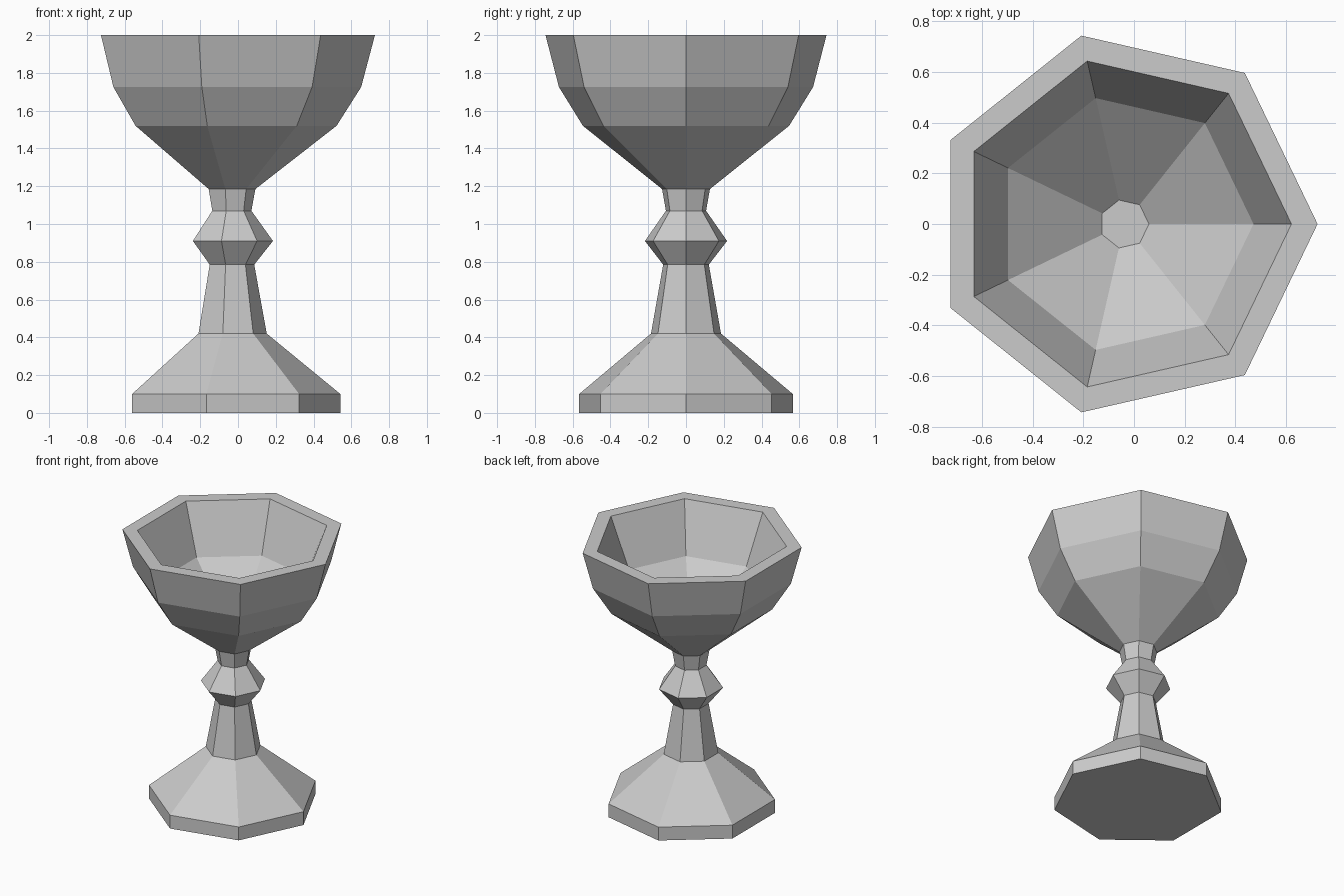
import bpy, bmesh, math

cube = bpy.data.objects.get("Cube")
if cube:
    bpy.data.objects.remove(cube, do_unlink=True)

SIDES = 7
AXIS_X = -0.038  # centres the seven-sided outline on its bounding box

grey = bpy.data.materials.new("plain_grey")
grey.use_nodes = True
colour = (0.6, 0.6, 0.6, 1)
grey.diffuse_color = colour
grey.node_tree.nodes["Principled BSDF"].inputs["Base Color"].default_value = colour


def turned_part(name, profile, cap_start=False, cap_end=False):
    """Turn a (radius, height) profile around the axis with flat sides."""
    bm = bmesh.new()
    rings = []
    for radius, z in profile:
        angles = [math.tau * i / SIDES for i in range(SIDES)]
        rings.append([bm.verts.new((radius * math.cos(a), radius * math.sin(a), z))
                      for a in angles])
    for low, high in zip(rings, rings[1:]):
        for i in range(SIDES):
            j = (i + 1) % SIDES
            bm.faces.new((low[i], low[j], high[j], high[i]))
    if cap_start:
        bm.faces.new(rings[0][::-1])
    if cap_end:
        bm.faces.new(rings[-1])
    mesh = bpy.data.meshes.new(name)
    bm.to_mesh(mesh)
    bm.free()
    mesh.materials.append(grey)
    obj = bpy.data.objects.new(name, mesh)
    obj.location.x = AXIS_X
    bpy.context.collection.objects.link(obj)
    return obj


# Foot: short upright rim and sloping top
turned_part("foot", [(0.58, 0), (0.58, 0.10), (0.19, 0.42)], cap_start=True)

# Tapered stem
turned_part("stem", [(0.19, 0.42), (0.124, 0.785)])

# Faceted knob and the neck above it
turned_part("knob", [(0.124, 0.785), (0.223, 0.91), (0.109, 1.07)])
turned_part("neck", [(0.109, 1.07), (0.13, 1.185)])

# Bowl: outer wall, flat lip, inner wall and floor
turned_part("bowl", [(0.13, 1.185), (0.56, 1.52), (0.69, 1.725), (0.763, 2.0),
                     (0.66, 2.0), (0.51, 1.64), (0.097, 1.31)], cap_end=True)
